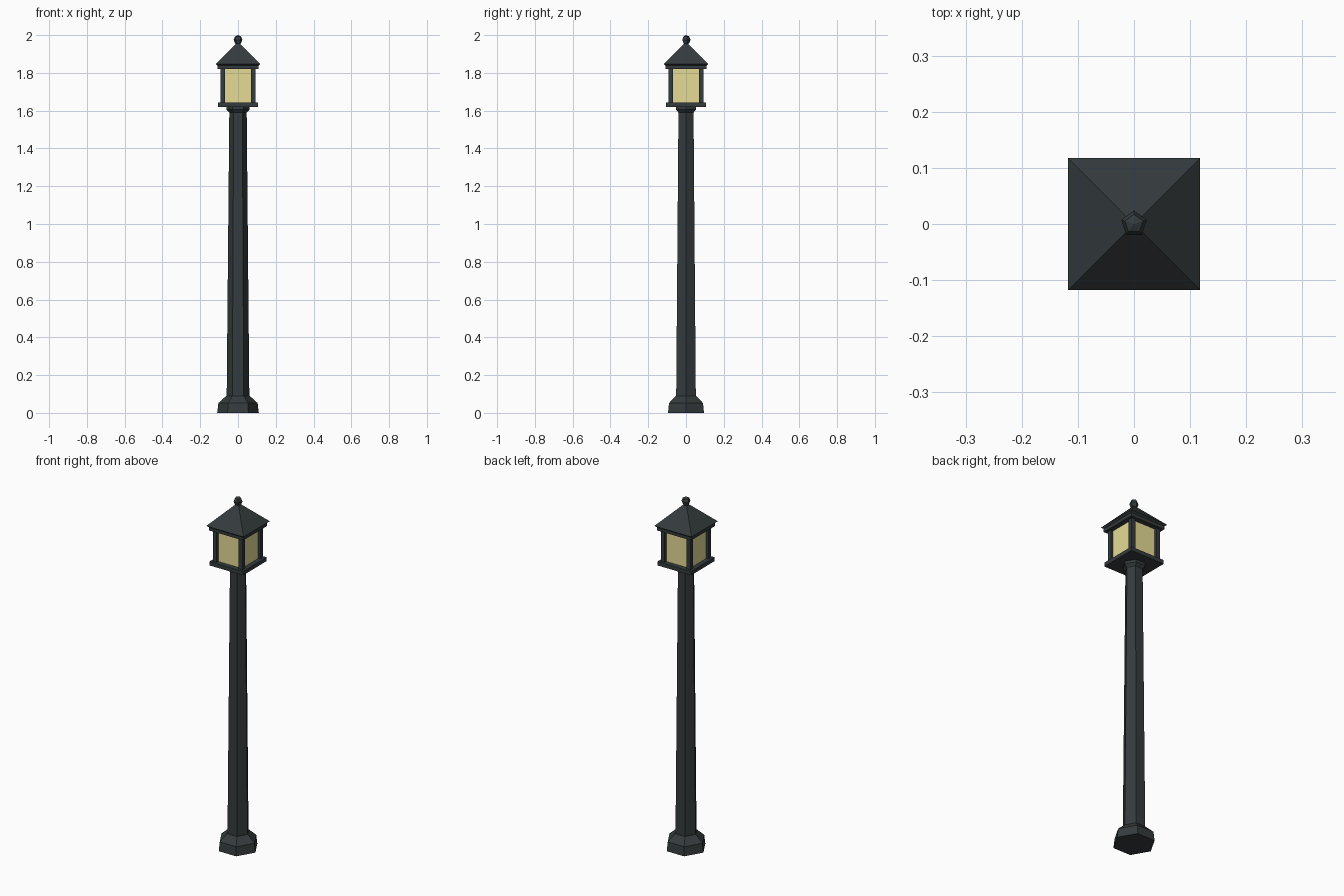
import bpy, bmesh, math

if "Cube" in bpy.data.objects:
    bpy.data.objects.remove(bpy.data.objects["Cube"])


def material(name, rgb):
    m = bpy.data.materials.new(name)
    m.diffuse_color = (*rgb, 1)
    m.use_nodes = True
    m.node_tree.nodes["Principled BSDF"].inputs["Base Color"].default_value = m.diffuse_color
    return m


IRON = material("dark_iron", (0.035, 0.044, 0.047))
GLASS = material("warm_glass", (0.78, 0.71, 0.3))


def prism(name, sides, profile, mat=IRON, phase=0.0, centre=(0, 0)):
    """Closed flat-faced solid: stacked regular polygons from (radius, z) pairs."""
    bm = bmesh.new()
    rings = []
    for r, z in profile:
        if r == 0:
            rings.append([bm.verts.new((*centre, z))])
            continue
        angles = [phase + math.tau * i / sides for i in range(sides)]
        rings.append([bm.verts.new((centre[0] + r * math.cos(a),
                                    centre[1] + r * math.sin(a), z)) for a in angles])
    for low, up in zip(rings, rings[1:]):
        for i in range(sides):
            j = (i + 1) % sides
            if len(up) == 1:
                bm.faces.new((low[i], low[j], up[0]))
            else:
                bm.faces.new((low[i], low[j], up[j], up[i]))
    for ring in (rings[0], rings[-1]):
        if len(ring) > 1:
            bm.faces.new(ring)
    bmesh.ops.recalc_face_normals(bm, faces=bm.faces)
    mesh = bpy.data.meshes.new(name)
    bm.to_mesh(mesh)
    bm.free()
    mesh.materials.append(mat)
    ob = bpy.data.objects.new(name, mesh)
    bpy.context.collection.objects.link(ob)
    return ob


def square(name, profile, mat=IRON, centre=(0, 0)):
    """Same as prism, with square sections given by half width."""
    return prism(name, 4, [(h * math.sqrt(2), z) for h, z in profile],
                 mat, math.pi / 4, centre)


# Six-sided foot, tapering post and collar
prism("foot", 6, [(0.11, 0), (0.104, 0.052), (0.062, 0.09)])
prism("post", 6, [(0.06, 0.085), (0.046, 1.60)])
prism("collar", 6, [(0.046, 1.59), (0.06, 1.605), (0.06, 1.622)])

# Lantern: floor plate, glass, corner bars
square("lantern_floor", [(0.106, 1.62), (0.106, 1.642)])
square("lantern_glass", [(0.079, 1.64), (0.079, 1.822)], GLASS)
for sx in (-1, 1):
    for sy in (-1, 1):
        square("corner_bar", [(0.012, 1.64), (0.012, 1.822)], IRON,
               (sx * 0.081, sy * 0.081))

# Roof with flared eave, and five-sided finial
square("roof", [(0.108, 1.82), (0.108, 1.838), (0.118, 1.846), (0, 1.966)])
prism("finial", 5, [(0.009, 1.95), (0.017, 1.957), (0.024, 1.975),
                    (0.017, 1.993), (0, 2.0)], phase=math.pi / 2)
